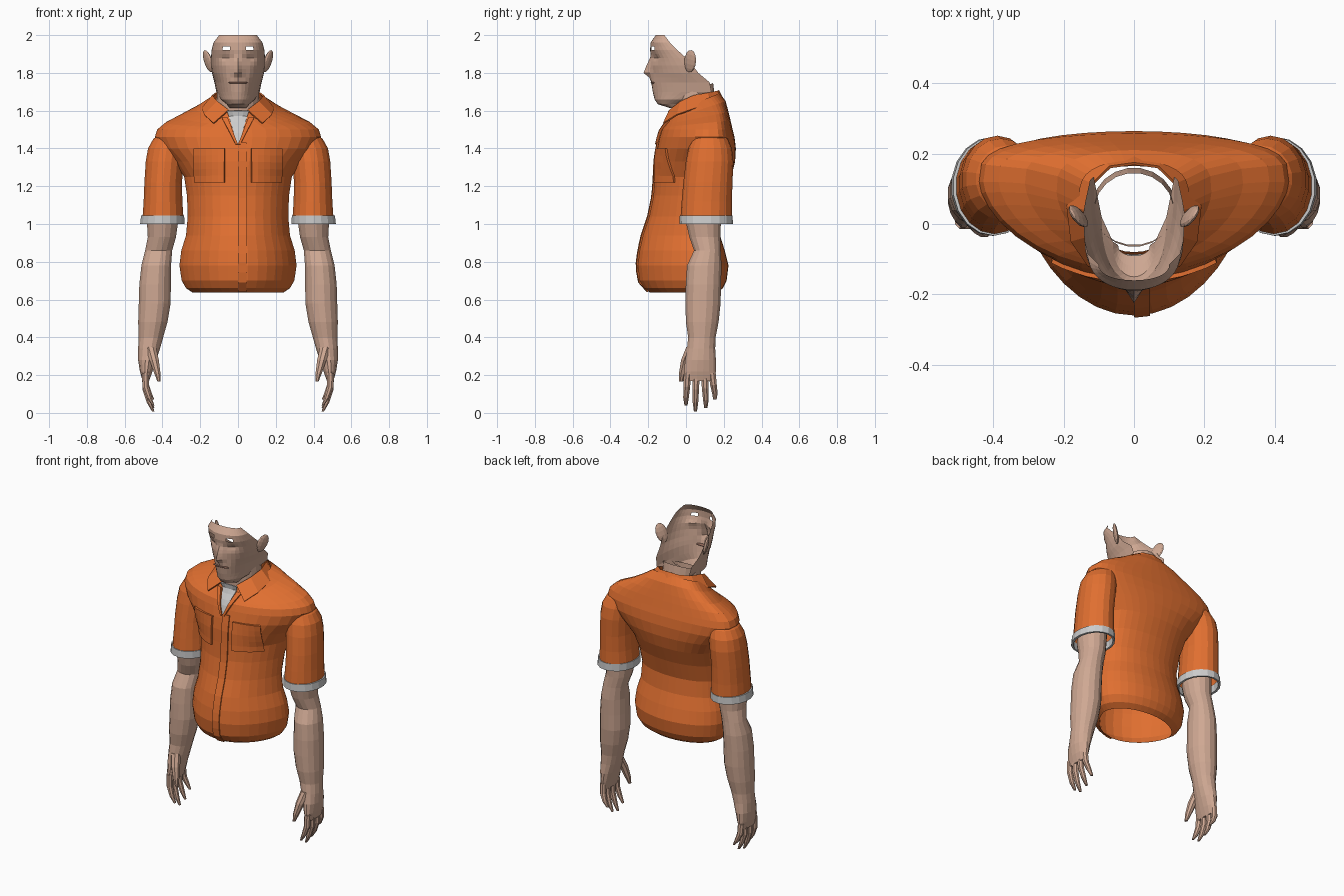
import bpy, bmesh, math
from mathutils import Vector, Matrix
from mathutils.bvhtree import BVHTree

if "Cube" in bpy.data.objects:
    bpy.data.objects.remove(bpy.data.objects["Cube"])


def material(name, rgb):
    m = bpy.data.materials.new(name)
    m.diffuse_color = (*rgb, 1)
    m.use_nodes = True
    m.node_tree.nodes["Principled BSDF"].inputs["Base Color"].default_value = m.diffuse_color
    return m


ORANGE = material("orange_cloth", (0.75, 0.16, 0.03))
SKIN = material("skin", (0.62, 0.39, 0.29))
LIP = material("lip", (0.30, 0.15, 0.11))


def add(name, bm, mat=None, mirror=False, solid=0):
    me = bpy.data.meshes.new(name)
    bm.to_mesh(me)
    bm.free()
    ob = bpy.data.objects.new(name, me)
    bpy.context.collection.objects.link(ob)
    if mat:
        me.materials.append(mat)
    if mirror:
        ob.modifiers.new("mirror", 'MIRROR')
    if solid:
        s = ob.modifiers.new("solid", 'SOLIDIFY')
        s.thickness, s.offset = solid, 1
    return ob


def skin(rings, closed=True, caps=(False, False)):
    """Bridge successive rings of points with quads."""
    bm = bmesh.new()
    vs = [[bm.verts.new(p) for p in r] for r in rings]
    n = len(rings[0])
    for a, b in zip(vs, vs[1:]):
        for i in range(n if closed else n - 1):
            j = (i + 1) % n
            bm.faces.new((a[i], a[j], b[j], b[i]))
    if caps[0]:
        bm.faces.new(vs[0])
    if caps[1]:
        bm.faces.new(vs[-1])
    if closed:
        bmesh.ops.recalc_face_normals(bm, faces=bm.faces)
    return bm


def tube(rows, n, caps=(False, False), tilt=0):
    """Elliptical rings from rows of (z, cx, cy, rx, ry)."""
    rings = []
    for z, cx, cy, rx, ry in rows:
        ang = [2 * math.pi * (i + 0.5) / n for i in range(n)]
        rings.append([(cx + rx * math.cos(a), cy + ry * math.sin(a),
                       z + tilt * ry * math.sin(a)) for a in ang])
    return skin(rings, True, caps)


# Shirt body: rows of z, half width, front y, back y, side y
body = [(.637, .24, -.19, .165, .02), (.66, .275, -.225, .195, .03), (.70, .298, -.25, .215, .04),
        (.78, .31, -.26, .225, .04), (.86, .30, -.25, .205, .04), (.94, .275, -.232, .18, .04),
        (1.04, .266, -.198, .17, .04), (1.15, .27, -.175, .20, .05), (1.25, .285, -.168, .24, .07),
        (1.33, .34, -.165, .26, .09), (1.40, .41, -.155, .264, .11), (1.46, .44, -.142, .257, .12),
        (1.50, .428, -.13, .247, .12), (1.53, .385, -.12, .236, .12), (1.56, .31, -.11, .225, .115),
        (1.60, .22, -.095, .21, .09), (1.645, .155, -.08, .18, .06)]
rings, N = [], 36
for z, w, yf, yb, ys in body:
    k = min(1, max(0, (z - 1.0) / 0.35))
    t = min(1, max(0, (z - 1.50) / 0.12)) * 0.4
    ring = []
    for i in range(N):
        a = 2 * math.pi * i / N
        c = math.cos(a)
        y = ys + ((yb - ys) * abs(c) ** (1 - .45 * k) if c > 0 else (yf - ys) * abs(c) ** (1.35 - .15 * k))
        ring.append((w * math.sin(a), y, z + t * (y - .06)))
    rings.append(ring)
shirt = add("shirt", skin(rings, True, (True, True)), ORANGE)

# Sleeves, merged into the body, then the openings are cut free
sleeve = add("sleeves", tube([(1.02, .397, .107, .111, .137), (1.12, .397, .11, .104, .133),
                              (1.22, .396, .116, .101, .130), (1.33, .388, .125, .102, .126),
                              (1.40, .378, .128, .100, .115), (1.45, .362, .128, .088, .095),
                              (1.485, .345, .125, .06, .06)], 18, (True, True)), ORANGE, True)
union = shirt.modifiers.new("union", 'BOOLEAN')
union.operation, union.object, union.solver = 'UNION', sleeve, 'EXACT'
bpy.context.view_layer.update()
bm = bmesh.new()
bm.from_object(shirt, bpy.context.evaluated_depsgraph_get())
bm.normal_update()
caps = [f for f in bm.faces if len(f.verts) > 10 and abs(f.normal.z) > .8]
bmesh.ops.delete(bm, geom=caps, context='FACES')
shirt.modifiers.clear()
bm.to_mesh(shirt.data)
tree = BVHTree.FromBMesh(bm)
bm.free()
bpy.data.objects.remove(sleeve)


# Panels laid onto the shirt front
def panel(name, low, high, z0, z1, nx, nz, mat, thick, mirror=False):
    rows = []
    for j in range(nz + 1):
        v = j / nz
        xa, xb = (low[i] + (high[i] - low[i]) * v for i in (0, 1))
        row = []
        for i in range(nx + 1):
            x, z = xa + (xb - xa) * i / nx, z0 + (z1 - z0) * v
            hit = tree.ray_cast(Vector((x, -1, z)), Vector((0, 1, 0)))[0]
            row.append((x, hit.y if hit and hit.y < 0.05 else -.09, z))
        rows.append(row)
    return add(name, skin(rows, False), mat, mirror, thick)


panel("pockets", (.07, .225), (.07, .23), 1.22, 1.40, 5, 5, ORANGE, .012, True)
panel("button_placket", (0, .045), (0, .045), .645, 1.43, 2, 16, ORANGE, .008)
panel("undershirt", (-.004, .004), (-.058, .058), 1.42, 1.60, 4, 6, None, .006)
panel("lapels", (0, .012), (.055, .085), 1.42, 1.56, 2, 4, ORANGE, .014, True)

# Folded collar
top = [(0, .175, 1.71), (.07, .165, 1.705), (.12, .115, 1.695), (.137, .04, 1.682),
       (.11, -.03, 1.65), (.05, -.088, 1.605)]
low = [(0, .205, 1.65), (.09, .192, 1.648), (.16, .135, 1.635), (.192, .05, 1.615),
       (.18, -.05, 1.58), (.13, -.122, 1.535)]
add("collar", skin([low, top], False), ORANGE, True, .008)

# Grey sleeve cuffs
add("cuffs", tube([(1.0, .40, .107, .105, .130), (1.0, .401, .107, .119, .141),
                   (1.045, .399, .107, .116, .140), (1.045, .399, .107, .102, .130),
                   (1.0, .40, .107, .105, .130)], 18), None, True)

# Arms down to the palm
add("arms", tube([(1.10, .395, .10, .08, .09), (1.0, .40, .093, .083, .093),
                  (.93, .403, .10, .076, .084), (.86, .42, .113, .073, .072),
                  (.78, .433, .097, .080, .093), (.68, .439, .092, .085, .095),
                  (.58, .441, .09, .086, .095), (.48, .451, .086, .079, .088),
                  (.40, .461, .084, .066, .074), (.34, .471, .08, .059, .076),
                  (.28, .481, .077, .049, .083), (.22, .486, .074, .034, .086),
                  (.17, .488, .074, .018, .080)], 16, (False, True)), SKIN, True)

# Fingers and thumb
for name, y0, y1, zt in (("index", .008, 0, .04), ("middle", .053, .05, .008),
                         ("ring", .098, .105, .025), ("little", .138, .153, .07)):
    h = .20 - zt
    add(name + "_fingers", tube([(.21, .490, y0, .020, .021), (zt + h * .6, .488, (y0 + y1) / 2, .019, .019),
                                 (zt + h * .25, .470, y1, .015, .016), (zt, .449, y1, .007, .009)],
                                8, (True, True)), SKIN, True)
add("thumbs", tube([(.35, .462, .03, .03, .03), (.28, .444, .0, .027, .028),
                    (.21, .427, -.018, .018, .021), (.165, .418, -.026, .009, .011)],
                   8, (True, True)), SKIN, True)

# Neck, with a rim that rises to the back
add("neck", tube([(1.56, 0, .05, .118, .11), (1.64, 0, .045, .115, .108),
                  (1.705, 0, .04, .112, .105)], 20, tilt=.4), SKIN)

# Face mask, open at the back: rows of z, half width, front y, rear edge y
keys = [(2.0, .10, -.16, -.115), (1.96, .13, -.188, -.085), (1.92, .14, -.19, -.045),
        (1.88, .143, -.185, .0), (1.84, .143, -.185, .035), (1.80, .138, -.182, .065),
        (1.75, .125, -.184, .125), (1.70, .115, -.176, .135), (1.66, .092, -.166, .02),
        (1.635, .06, -.15, -.05), (1.615, .045, -.09, -.06)]
rows = []
for a, b in zip(keys, keys[1:]):
    rows += [a, [(p + q) / 2 for p, q in zip(a, b)]]
rows.append(keys[-1])
rings = []
for z, w, yf, yb in rows:
    nose = max(0, (1.89 - z) / .09) if z >= 1.799 else (.25 if z > 1.77 else 0)
    ring = []
    for i in range(21):
        t = math.radians(-90 + 9 * i)
        x = w * math.sin(t)
        y = yb + (yf - yb) * max(0, math.cos(t)) ** .85
        y -= .043 * nose * math.exp(-(x / .019) ** 2)
        y += .016 * math.exp(-((abs(x) - .065) / .028) ** 2 - ((z - 1.88) / .02) ** 2)
        ring.append((x, y, z))
    rings.append(ring)
bm = skin(rings[::-1], False)
brows = [f for f in bm.faces
         if 1.92 < f.calc_center_median().z < 1.94 and .035 < abs(f.calc_center_median().x) < .08]
bmesh.ops.delete(bm, geom=brows, context='FACES')
add("face", bm, SKIN)


# Ears and mouth from scaled spheres
def ball(name, loc, size, rot, mat, mirror):
    bm = bmesh.new()
    m = Matrix.Translation(loc) @ rot @ Matrix.Diagonal((*size, 1))
    bmesh.ops.create_uvsphere(bm, u_segments=10, v_segments=7, radius=1, matrix=m)
    return add(name, bm, mat, mirror)


tilt = Matrix.Rotation(.25, 4, 'Y') @ Matrix.Rotation(-.55, 4, 'Z') @ Matrix.Rotation(-.15, 4, 'X')
ball("ears", (.158, .022, 1.862), (.013, .036, .062), tilt, SKIN, True)
ball("mouth", (0, -.174, 1.748), (.056, .014, .006), Matrix(), LIP, False)
